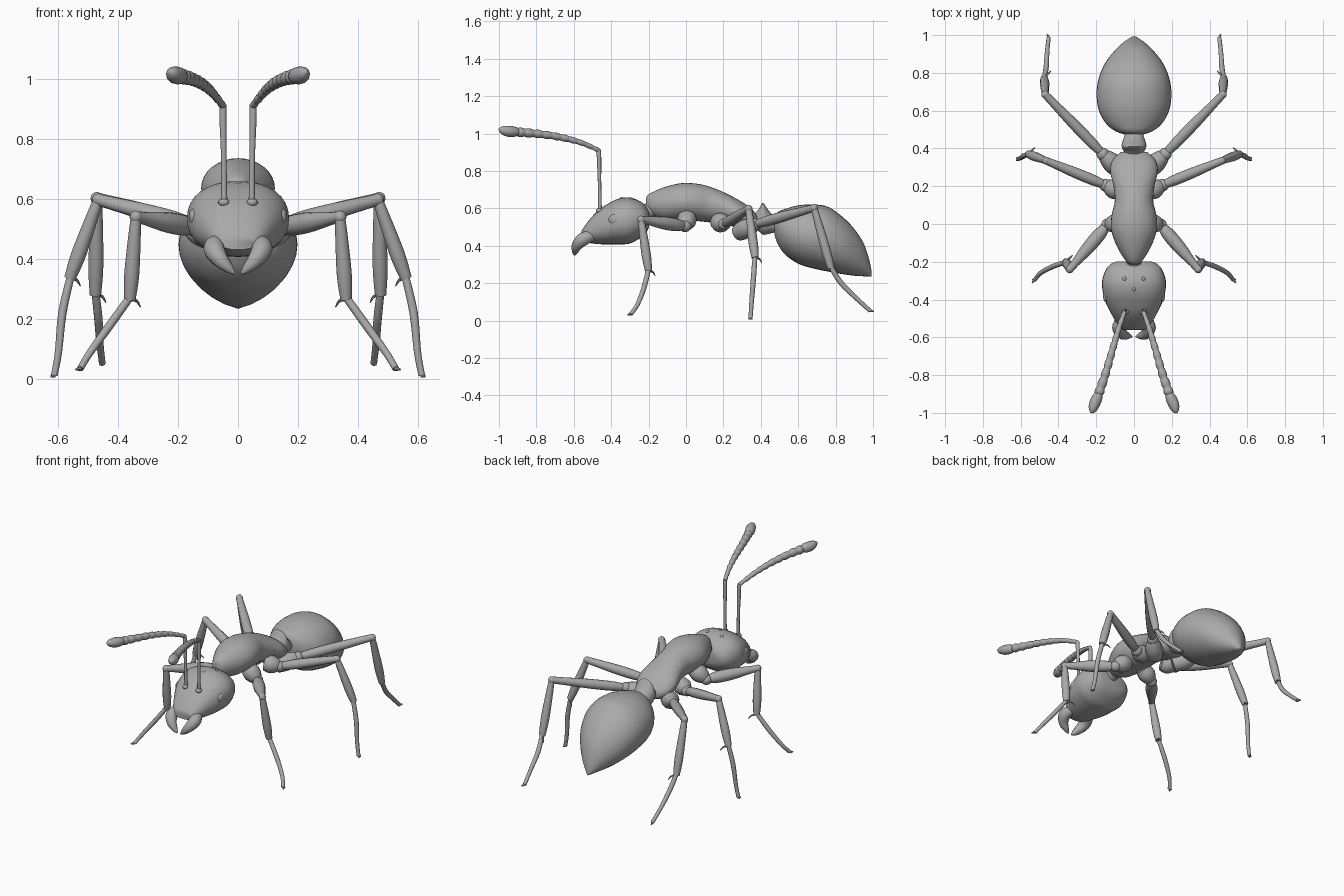
import bpy, bmesh, math
from mathutils import Vector

cube = bpy.data.objects.get("Cube")
if cube:
    bpy.data.objects.remove(cube, do_unlink=True)

grey = bpy.data.materials.new("plain_grey")
grey.use_nodes = True
colour = (0.4, 0.4, 0.4, 1)
grey.diffuse_color = colour
grey.node_tree.nodes["Principled BSDF"].inputs["Base Color"].default_value = colour


def finish(name, bm):
    bmesh.ops.recalc_face_normals(bm, faces=bm.faces)
    for f in bm.faces:
        f.smooth = True
    mesh = bpy.data.meshes.new(name)
    bm.to_mesh(mesh)
    bm.free()
    obj = bpy.data.objects.new(name, mesh)
    mesh.materials.append(grey)
    bpy.context.collection.objects.link(obj)
    bpy.context.view_layer.objects.active = obj
    obj.select_set(True)
    bpy.ops.object.shade_smooth_by_angle(angle=math.radians(50))
    obj.select_set(False)
    return obj


def spline(rows, steps):
    """Catmull-Rom interpolation of rows of numbers."""
    out = []
    for i in range(len(rows) - 1):
        a, b = rows[max(i - 1, 0)], rows[i]
        c, d = rows[i + 1], rows[min(i + 2, len(rows) - 1)]
        for s in range(steps):
            t = s / steps
            out.append([q + 0.5 * t * (r - p + t * (2 * p - 5 * q + 4 * r - w
                        + t * (3 * (q - r) + w - p)))
                        for p, q, r, w in zip(a, b, c, d)])
    return out + [list(rows[-1])]


def skin(name, rings):
    """Join rings of points into a closed surface."""
    bm = bmesh.new()
    loops = [[bm.verts.new(p) for p in ring] for ring in rings]
    n = len(loops[0])
    for lo, hi in zip(loops, loops[1:]):
        for k in range(n):
            bm.faces.new((lo[k], lo[(k + 1) % n], hi[(k + 1) % n], hi[k]))
    bm.faces.new(loops[0])
    bm.faces.new(loops[-1])
    return finish(name, bm)


def body(name, rows, power=1.0, sides=32):
    """Body part along y from rows of (y, centre z, half width, half height)."""
    def bend(v):
        return math.copysign(abs(v) ** power, v)
    angles = [2 * math.pi * k / sides for k in range(sides)]
    skin(name, [[(w * bend(math.cos(a)), y, z + h * bend(math.sin(a))) for a in angles]
                for y, z, w, h in spline(rows, 4)])


def tube(name, rows, side=1, steps=4, sides=12, beads=0):
    """Round limb through rows of (x, y, z, radius)."""
    pts = spline(rows, steps)
    mid = [Vector((p[0] * side, p[1], p[2])) for p in pts]
    along = mid[-1] - mid[0]
    ref = Vector([float(i == min(range(3), key=lambda j: abs(along[j]))) for i in range(3)])
    rings = []
    for i, c in enumerate(mid):
        t = (mid[min(i + 1, len(mid) - 1)] - mid[max(i - 1, 0)]).normalized()
        u = t.cross(ref).normalized()
        v = t.cross(u)
        r = max(pts[i][3], 0.001)
        if beads:
            r *= 0.83 + 0.2 * abs(math.sin(math.pi * beads * i / (len(mid) - 1)))
        rings.append([c + r * (math.cos(a) * u + math.sin(a) * v)
                      for a in (2 * math.pi * k / sides for k in range(sides))])
    skin(name, rings)


def ball(name, centre, size):
    bm = bmesh.new()
    bmesh.ops.create_uvsphere(bm, u_segments=16, v_segments=10, radius=1)
    bmesh.ops.scale(bm, vec=size, verts=bm.verts)
    bmesh.ops.translate(bm, vec=centre, verts=bm.verts)
    finish(name, bm)


# Body
body("head", [(-.198, .54, .09, .04), (-.21, .54, .12, .065), (-.24, .54, .148, .095),
              (-.30, .535, .169, .123), (-.36, .53, .165, .122), (-.42, .515, .148, .108),
              (-.48, .495, .118, .085), (-.53, .47, .088, .052), (-.56, .455, .06, .024)], .9)
tube("neck", [(0, -.27, .56, .05), (0, -.21, .585, .04), (0, -.14, .61, .05)])
body("thorax", [(-.215, .62, .012, .025), (-.20, .625, .04, .05), (-.12, .625, .09, .087),
                (-.03, .635, .121, .099), (.05, .633, .118, .10), (.12, .622, .102, .096),
                (.20, .602, .108, .085), (.28, .57, .126, .076), (.34, .545, .112, .062),
                (.38, .53, .07, .035)])
body("waist", [(.34, .52, .03, .03), (.385, .535, .055, .055), (.41, .545, .065, .085),
               (.435, .53, .062, .068), (.47, .515, .05, .045), (.51, .51, .05, .04)])
body("abdomen", [(.473, .505, .045, .045), (.49, .495, .095, .085), (.53, .475, .147, .122),
                 (.60, .46, .186, .156), (.68, .45, .198, .171), (.76, .435, .19, .173),
                 (.84, .40, .16, .152), (.90, .365, .118, .125), (.95, .325, .07, .088),
                 (.98, .28, .03, .045), (.992, .25, .008, .015)])
ball("middle_simple_eye", (0, -.345, .651), (.011, .011, .009))

# Each leg: coxa root, hip, knee, ankle, then foot points; thickness of the femur
legs = {
    "front": ((.06, .01, .56), (.14, -.005, .505), (.34, -.24, .54), (.36, -.20, .265),
              [(.43, -.225, .175), (.495, -.26, .085), (.525, -.295, .035)], .034),
    "middle": ((.07, .17, .53), (.15, .205, .515), (.465, .335, .597), (.56, .37, .335),
               [(.585, .36, .22), (.598, .35, .09), (.612, .345, .012)], .028),
    "hind": ((.07, .28, .47), (.165, .37, .515), (.47, .685, .602), (.475, .775, .28),
             [(.465, .83, .20), (.46, .91, .12), (.452, .985, .052)], .028),
}


def mix(a, b, t):
    return tuple(Vector(a).lerp(Vector(b), t))


for side, word in ((1, "left"), (-1, "right")):
    # Legs
    for place, (root, hip, knee, ankle, foot, thick) in legs.items():
        label = f"{word}_{place}_"
        tube(label + "coxa", [(*root, .045), (*mix(root, hip, .45), .053),
                              (*mix(root, hip, .85), .04), (*mix(root, hip, 1.1), .02)], side)
        ball(label + "hip", (hip[0] * side, hip[1], hip[2]), (.034, .034, .032))
        tube(label + "femur", [(*hip, .02), (*mix(hip, knee, .2), thick),
                               (*mix(hip, knee, .5), thick), (*mix(hip, knee, .85), .022),
                               (*knee, .02)], side)
        ball(label + "knee", (knee[0] * side, knee[1], knee[2]), (.021, .021, .021))
        tube(label + "tibia", [(*knee, .017), (*mix(knee, ankle, .25), .021),
                               (*mix(knee, ankle, .7), .025), (*ankle, .019)], side)
        tip = foot[-1]
        tube(label + "foot", [(*mix(knee, ankle, .97), .013), (*foot[0], .014),
                              (*foot[1], .012), (*tip, .011)], side)
        toe = (Vector(tip) - Vector(foot[1])).normalized() * .015
        for spread in (-1, 1):
            tube(label + "claw", [(*tip, .008), (tip[0] + toe.x + .008, tip[1] + toe.y
                                  + spread * .009, max(tip[2] - .003, .006), .004)], side, sides=6)
        spur = Vector(ankle)
        tube(label + "spur", [(*spur, .006), (spur.x - .022, spur.y + .022, spur.z - .005, .005),
                              (spur.x - .035, spur.y + .035, spur.z - .025, .002)], side, sides=6)

    # Antenna: socket, straight stalk, beaded end
    ball(word + "_antenna_socket", (.047 * side, -.462, .588), (.019, .02, .014))
    tube(word + "_antenna_stalk", [(.046, -.46, .57, .011), (.047, -.462, .72, .009),
                                   (.05, -.465, .87, .012), (.05, -.467, .915, .011)], side)
    tube(word + "_antenna_beads", [(.05, -.465, .91, .012), (.083, -.56, .951, .015),
                                   (.115, -.67, .98, .019), (.15, -.79, .998, .022),
                                   (.187, -.90, 1.008, .026)], side, steps=15, beads=10)
    tube(word + "_antenna_club", [(.184, -.892, 1.008, .018), (.195, -.92, 1.01, .028),
                                  (.21, -.955, 1.013, .029), (.22, -.985, 1.02, .02),
                                  (.226, -1.0, 1.025, .006)], side)

    # Face
    tube(word + "_mandible", [(.065, -.50, .455, .03), (.08, -.55, .435, .036),
                              (.062, -.582, .402, .029), (.035, -.592, .373, .019),
                              (.012, -.596, .352, .005)], side)
    ball(word + "_eye", (.148 * side, -.38, .54), (.016, .034, .028))
    ball(word + "_simple_eye", (.05 * side, -.29, .649), (.011, .011, .009))
